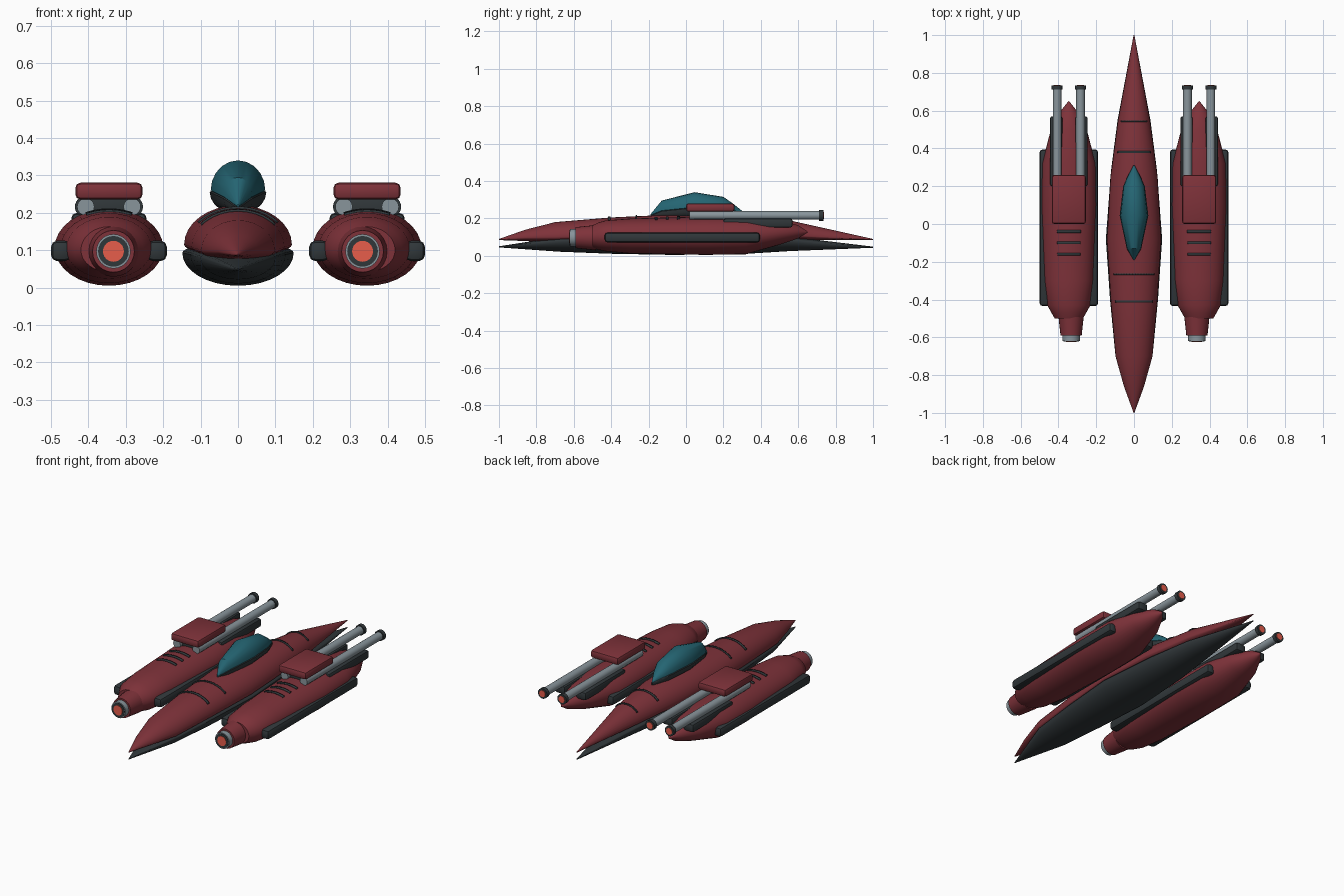
import bpy, bmesh, math
from mathutils import Matrix

cube = bpy.data.objects.get("Cube")
if cube:
    bpy.data.objects.remove(cube)


def material(name, color):
    m = bpy.data.materials.new(name)
    m.use_nodes = True
    m.diffuse_color = (*color, 1)
    m.node_tree.nodes["Principled BSDF"].inputs["Base Color"].default_value = (*color, 1)
    return m


RED = material("hull red", (0.21, 0.032, 0.042))
DARK = material("dark trim", (0.03, 0.038, 0.042))
TEAL = material("canopy teal", (0.018, 0.13, 0.17))
GREY = material("barrel grey", (0.25, 0.30, 0.33))
GLOW = material("engine orange", (0.80, 0.11, 0.07))


def finish(bm, name, mat):
    bmesh.ops.recalc_face_normals(bm, faces=bm.faces)
    mesh = bpy.data.meshes.new(name)
    bm.to_mesh(mesh)
    bm.free()
    mesh.materials.append(mat)
    ob = bpy.data.objects.new(name, mesh)
    bpy.context.collection.objects.link(ob)
    bpy.ops.object.select_all(action='DESELECT')
    ob.select_set(True)
    bpy.context.view_layer.objects.active = ob
    bpy.ops.object.shade_smooth_by_angle(angle=math.radians(32))
    return ob


def loft(name, stations, mat, x=0, arc=None, n=32):
    """Skin sections (y, half width, centre z, height above, depth below)."""
    bm = bmesh.new()
    a0, a1 = arc or (0, 360)
    count = n if arc is None else n + 1
    rings = []
    for y, w, z, up, down in stations:
        ring = []
        for i in range(count):
            a = math.radians(a0 + (a1 - a0) * i / n)
            s = math.sin(a)
            ring.append(bm.verts.new((x + w * math.cos(a), y, z + s * (up if s > 0 else down))))
        rings.append(ring)
    for r, q in zip(rings, rings[1:]):
        for i in range(n):
            j = (i + 1) % count
            bm.faces.new((r[i], r[j], q[j], q[i]))
    if arc is None:
        bm.faces.new(rings[0])
        bm.faces.new(rings[-1])
    return finish(bm, name, mat)


def section(stations, y, grow=0.0):
    """Interpolate a section at y, pushed outward by grow."""
    for a, b in zip(stations, stations[1:]):
        if a[0] <= y <= b[0]:
            t = (y - a[0]) / (b[0] - a[0])
            _, w, z, up, down = [p + (q - p) * t for p, q in zip(a, b)]
            return (y, w + grow, z, up + grow, down + grow)


def band(name, stations, y, width, arc, x=0):
    ob = loft(name, [section(stations, y + d, 0.002) for d in (-width / 2, width / 2)],
              DARK, x, arc, 16)
    solid = ob.modifiers.new("thickness", 'SOLIDIFY')
    solid.thickness = 0.007
    solid.offset = 0


def tube(name, x, z, y0, y1, r0, r1, mat):
    return loft(name, [(y0, r0, z, r0, r0), (y1, r1, z, r1, r1)], mat, x, n=24)


def block(name, center, size, mat, bevel):
    bm = bmesh.new()
    bmesh.ops.create_cube(bm, size=1, matrix=Matrix.Translation(center) @ Matrix.Diagonal((*size, 1)))
    bmesh.ops.bevel(bm, geom=bm.edges[:], offset=bevel, segments=2, profile=0.5, affect='EDGES')
    return finish(bm, name, mat)


# Central hull: red upper shell over a dark keel
shell = [(-1, .002, .087, .003, .003), (-.86, .053, .097, .042, .018), (-.7, .098, .1, .08, .03),
         (-.4, .124, .108, .097, .03), (-.08, .144, .115, .105, .03), (.25, .125, .115, .103, .03),
         (.55, .085, .11, .08, .025), (1, .002, .087, .003, .003)]
keel = [(-1, .002, .048, .003, .003), (-.68, .1, .08, .02, .058), (-.4, .127, .088, .025, .077),
        (-.08, .149, .093, .027, .088), (.28, .122, .09, .025, .082),
        (.55, .087, .083, .02, .058), (1, .002, .046, .003, .003)]
loft("upper_hull", shell, RED)
loft("lower_hull", keel, DARK)
for i, (y, width) in enumerate([(-.41, .012), (-.265, .008), (.38, .01), (.545, .007)]):
    band(f"hull_seam_{i}", shell, y, width, (38, 142))

# Canopy: teal glass over a dark tub
glass = [(-.19, .003, .218, .004, .003), (-.13, .037, .242, .053, .005), (.045, .073, .26, .08, .008),
         (.2, .055, .255, .06, .006), (.25, .034, .245, .035, .004), (.31, .003, .228, .004, .003)]
tub = [(y, w * 1.04, z - .004, .005, max(.004, z - .2)) for y, w, z, up, down in glass]
loft("canopy_glass", glass, TEAL, n=20)
loft("canopy_tub", tub, DARK, n=20)

# Side pods with engine, cannons and trim
pod = [(-.5, .075, .1, .063, .058), (-.47, .092, .102, .075, .07), (-.43, .114, .104, .085, .08),
       (-.3, .13, .105, .094, .093), (.1, .145, .107, .103, .102), (.32, .142, .108, .1, .1),
       (.5, .095, .122, .07, .063), (.6, .042, .128, .035, .035), (.65, .002, .127, .003, .003)]
for side, s in (("left", 1), ("right", -1)):
    cx, ex, ez = s * .345, s * .333, .097
    loft(f"{side}_pod", pod, RED, cx)

    # Engine collar, ring and glowing core
    tube(f"{side}_engine_neck", ex, ez, -.59, -.48, .056, .068, RED)
    tube(f"{side}_engine_ring", ex, ez, -.62, -.57, .046, .046, GREY)
    tube(f"{side}_engine_liner", ex, ez, -.623, -.6, .041, .041, DARK)
    tube(f"{side}_engine_core", ex, ez, -.626, -.6, .028, .028, GLOW)

    # Cooling slats across the top
    for i, y in enumerate((-.04, -.1, -.16)):
        band(f"{side}_slat_{i}", pod, y, .014, (64, 116), cx)

    # Cannon housing and its mount
    block(f"{side}_cannon_housing", (cx, .13, .258), (.18, .26, .045), RED, .014)
    block(f"{side}_cannon_mount", (cx, .12, .215), (.15, .16, .05), DARK, .008)

    for place, d in (("outer", s), ("inner", -s)):
        bar = f"{side}_{place}"
        block(f"{bar}_side_rail", (cx + d * .128, -.02, .098), (.054, .83, .055), DARK, .017)
        block(f"{bar}_tail_fin", (cx + d * .067, .385, .175), (.066, .37, .048), DARK, .012)
        gx = cx + d * .062
        tube(f"{bar}_barrel", gx, .216, .02, .72, .023, .023, GREY)
        tube(f"{bar}_muzzle", gx, .216, .712, .734, .029, .029, DARK)
        tube(f"{bar}_muzzle_core", gx, .216, .72, .737, .019, .019, GLOW)
